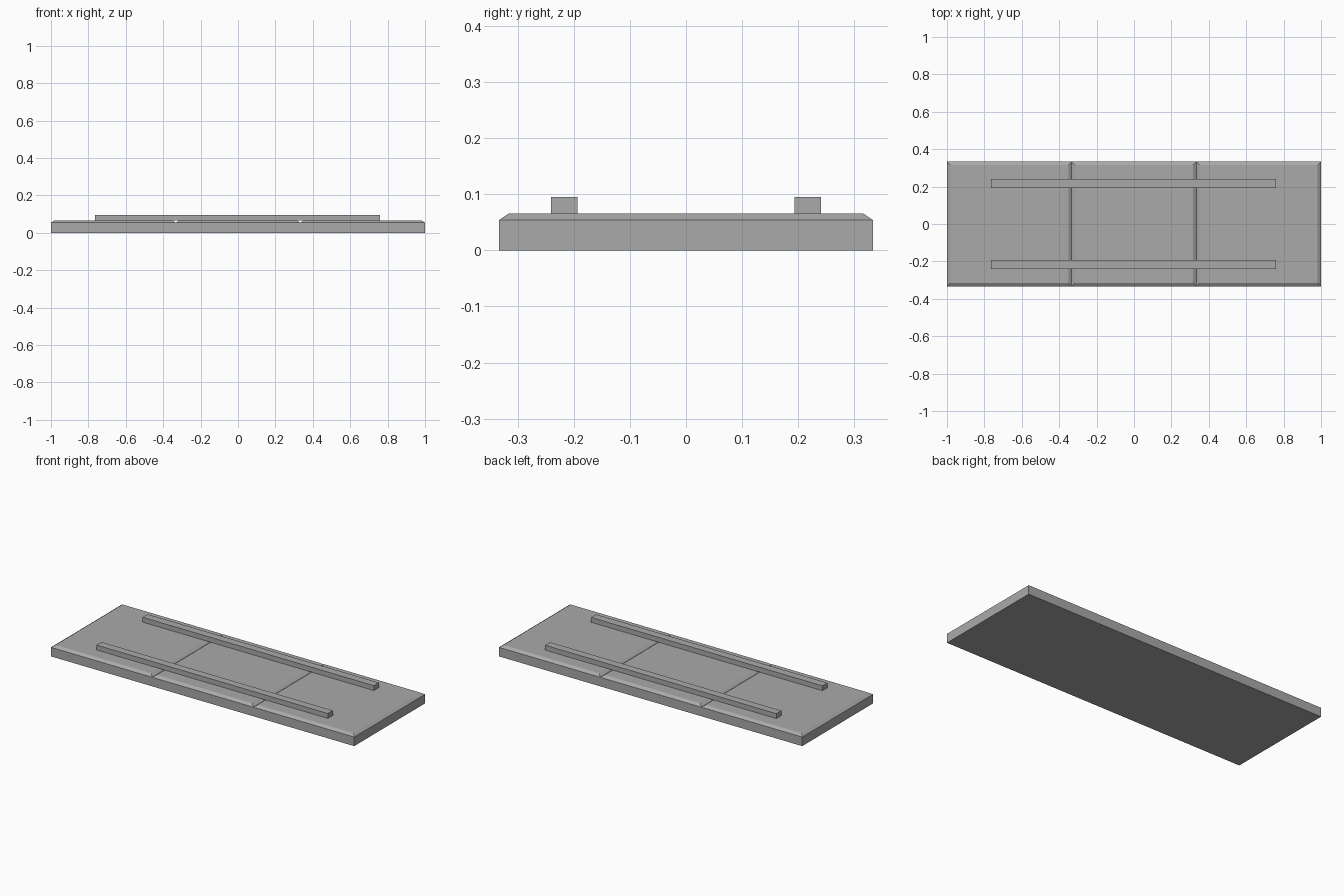
import bpy
import bmesh
from mathutils import Matrix, Vector

cube = bpy.data.objects.get("Cube")
if cube:
    bpy.data.objects.remove(cube, do_unlink=True)

LENGTH, WIDTH = 2.0, 2 / 3
EDGE_Z, TOP_Z, RAIL_Z = 0.054, 0.066, 0.095
BEVEL = 0.025

grey = bpy.data.materials.new("plain grey")
grey.use_nodes = True
grey.diffuse_color = (0.4, 0.4, 0.4, 1)
grey.node_tree.nodes["Principled BSDF"].inputs["Base Color"].default_value = (0.4, 0.4, 0.4, 1)


def box(size, centre):
    bm = bmesh.new()
    matrix = Matrix.Translation(centre) @ Matrix.Diagonal((*size, 1))
    bmesh.ops.create_cube(bm, size=1, matrix=matrix)
    return bm


def finish(bm, name):
    mesh = bpy.data.meshes.new(name)
    bm.to_mesh(mesh)
    bm.free()
    mesh.materials.append(grey)
    obj = bpy.data.objects.new(name, mesh)
    bpy.context.collection.objects.link(obj)


# Slab of three square panels, each with sloped top edges meeting in V grooves
slab = box((LENGTH, WIDTH, EDGE_Z), (0, 0, EDGE_Z / 2))
for side in (-1, 1):
    bmesh.ops.bisect_plane(slab, geom=slab.verts[:] + slab.edges[:] + slab.faces[:],
                           plane_co=(side * LENGTH / 6, 0, 0), plane_no=Vector((1, 0, 0)))
slab.normal_update()
tops = [f for f in slab.faces if f.normal.z > 0.9]
bmesh.ops.inset_individual(slab, faces=tops, thickness=BEVEL, depth=TOP_Z - EDGE_Z)
finish(slab, "panel_slab")

# Two long rails resting on the panels
for name, side in (("front_rail", -1), ("back_rail", 1)):
    height = RAIL_Z - TOP_Z
    finish(box((1.525, 0.047, height), (-0.002, side * 0.217, TOP_Z + height / 2)), name)
